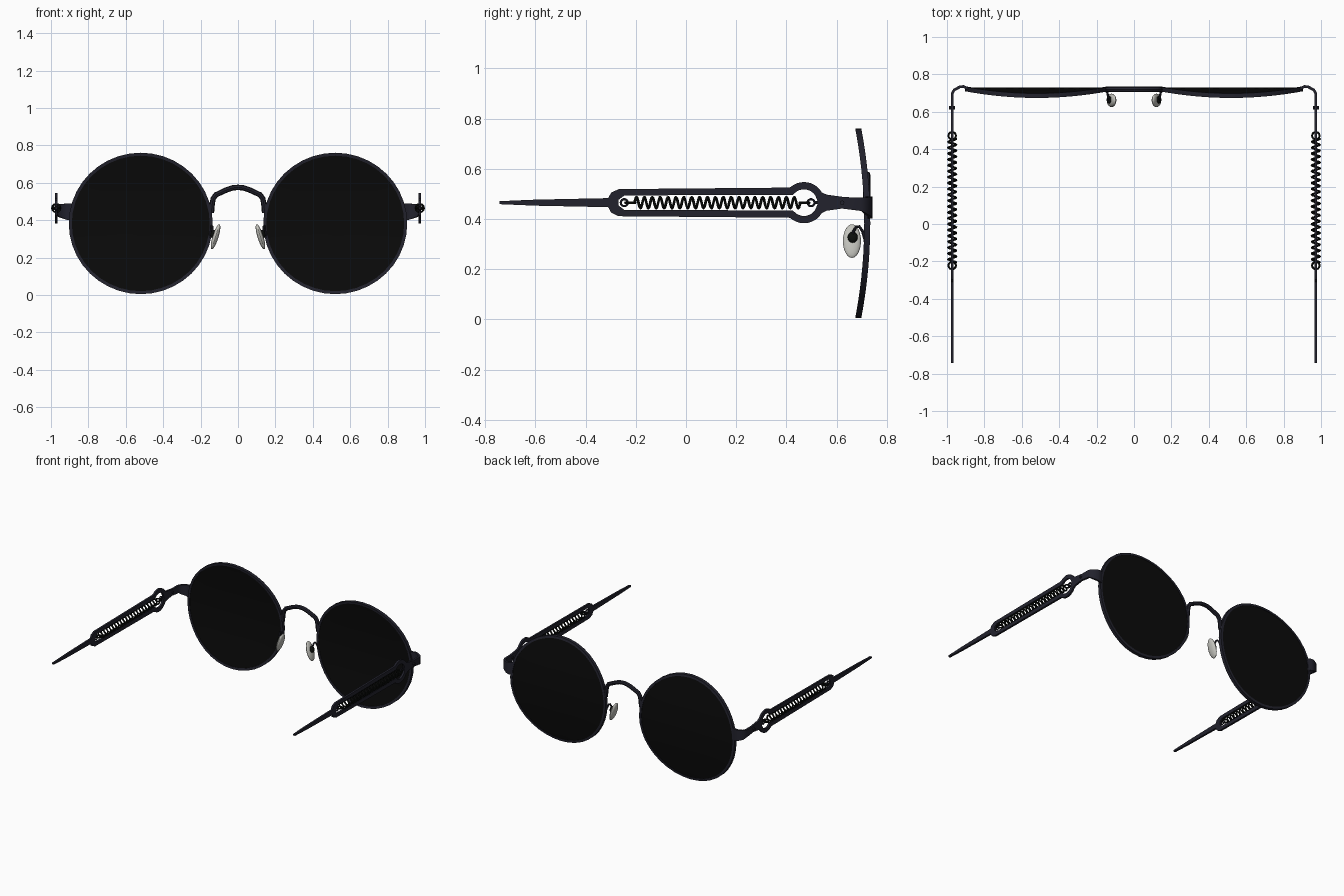
import bpy, bmesh
from math import sin, cos, pi, radians, sqrt
from mathutils import Matrix, Vector

cube = bpy.data.objects.get("Cube")
if cube:
    bpy.data.objects.remove(cube, do_unlink=True)

MID = 0.465      # height of the temple axis
ARM_X = 0.972    # sideways position of the temples
LENS_X, LENS_Z, LENS_R = 0.52, 0.383, 0.378


def material(name, color, rough=0.5):
    m = bpy.data.materials.new(name)
    m.use_nodes = True
    m.diffuse_color = (*color, 1)
    bsdf = m.node_tree.nodes["Principled BSDF"]
    bsdf.inputs["Base Color"].default_value = (*color, 1)
    bsdf.inputs["Roughness"].default_value = rough
    return m


FRAME = material("dark navy metal", (0.016, 0.016, 0.026))
LENS = material("black lens", (0.003, 0.003, 0.003))
SPRING = material("black spring wire", (0.004, 0.005, 0.004))
PAD = material("pale nose pad", (0.55, 0.55, 0.51))


def add_mesh(name, mesh, mat):
    mesh.materials.clear()
    mesh.materials.append(mat)
    mesh.shade_smooth()
    mesh.set_sharp_from_angle(angle=radians(35))
    ob = bpy.data.objects.new(name, mesh)
    bpy.context.collection.objects.link(ob)
    return ob


def finish(name, bm, mat):
    bmesh.ops.recalc_face_normals(bm, faces=bm.faces)
    mesh = bpy.data.meshes.new(name)
    bm.to_mesh(mesh)
    bm.free()
    return add_mesh(name, mesh, mat)


def from_curve(name, curve, mat):
    """Turn curve data into a finished mesh object."""
    tmp = bpy.data.objects.new(name + "_curve", curve)
    bpy.context.collection.objects.link(tmp)
    bpy.context.view_layer.update()
    graph = bpy.context.evaluated_depsgraph_get()
    mesh = bpy.data.meshes.new_from_object(tmp.evaluated_get(graph))
    bpy.data.objects.remove(tmp, do_unlink=True)
    return add_mesh(name, mesh, mat)


def add_spline(curve, points, closed):
    s = curve.splines.new('POLY')
    s.points.add(len(points) - 1)
    for p, co in zip(s.points, points):
        p.co = (*co, 1) if len(co) == 3 else (*co, 0, 1)
    s.use_cyclic_u = closed


def tube(name, points, radius, mat, closed=False, res=2):
    c = bpy.data.curves.new(name, 'CURVE')
    c.dimensions = '3D'
    c.bevel_depth, c.bevel_resolution = radius, res
    c.use_fill_caps = True
    add_spline(c, points, closed)
    return from_curve(name, c, mat)


def ribbon(name, stations, thick, mat):
    """Upright strip: each station is x, y, low z, high z."""
    bm = bmesh.new()
    rings = []
    for i, (x, y, lo, hi) in enumerate(stations):
        a, b = stations[max(i - 1, 0)], stations[min(i + 1, len(stations) - 1)]
        n = Vector((a[1] - b[1], b[0] - a[0])).normalized() * thick / 2
        rings.append([bm.verts.new((x + s * n.x, y + s * n.y, z))
                      for s, z in ((-1, lo), (1, lo), (1, hi), (-1, hi))])
    for r, q in zip(rings, rings[1:]):
        for k in range(4):
            bm.faces.new((r[k], r[k - 1], q[k - 1], q[k]))
    bm.faces.new(rings[0])
    bm.faces.new(rings[-1])
    return finish(name, bm, mat)


def bent_round(name, profile, cx, mat, closed, segs=40):
    """Revolve (radius, depth) pairs about y, then bow the result with height."""
    bm = bmesh.new()
    vs = [bm.verts.new((r, d, 0)) for r, d in profile]
    pairs = list(zip(vs, vs[1:])) + ([(vs[-1], vs[0])] if closed else [])
    edges = [bm.edges.new(p) for p in pairs]
    bmesh.ops.spin(bm, geom=vs + edges, axis=(0, 1, 0), cent=(0, 0, 0),
                   angle=2 * pi, steps=segs)
    bmesh.ops.remove_doubles(bm, verts=bm.verts, dist=0.0004)
    for v in bm.verts:
        bow = 0.722 - 0.036 * (v.co.z / LENS_R) ** 2
        v.co = (cx + v.co.x * 1.018, v.co.y + bow, v.co.z + LENS_Z)
    return finish(name, bm, mat)


def temple_plate(name, x):
    """Flat temple with a long slot that opens into a ring."""
    ring_y, ring_r, hole_r = 0.47, 0.082, 0.053
    arc = [radians(a) for a in range(130, 29, -10)]
    outer = [(-0.742, 0.006), (-0.6, 0.012), (-0.31, 0.018), (-0.298, 0.04), (-0.268, 0.054)]
    outer += [(0.41, 0.06)]
    outer += [(ring_y + ring_r * cos(a), ring_r * sin(a)) for a in arc]
    outer += [(0.56, 0.032), (0.632, 0.022)]
    inner = [(-0.268, 0.012), (-0.245, 0.029), (0.425, 0.031)]
    inner += [(ring_y + hole_r * cos(a), hole_r * sin(a)) for a in arc]
    inner += [(ring_y + hole_r, 0.008)]
    c = bpy.data.curves.new(name, 'CURVE')
    c.dimensions, c.fill_mode, c.extrude = '2D', 'BOTH', 0.007
    for half in (outer, inner):
        add_spline(c, half + [(y, -z) for y, z in reversed(half)], True)
    ob = from_curve(name, c, FRAME)
    ob.data.transform(Matrix.Translation((x, 0, MID)) @ Matrix.Rotation(pi / 2, 4, 'Z')
                      @ Matrix.Rotation(pi / 2, 4, 'X'))


def circle(center, r, plane, n=14):
    cx, cy, cz = center
    for i in range(n):
        u, v = r * cos(2 * pi * i / n), r * sin(2 * pi * i / n)
        yield (cx + u, cy + v, cz) if plane == 'XY' else (cx, cy + u, cz + v)


def ellipsoid(name, center, size, tilt, mat):
    bm = bmesh.new()
    bmesh.ops.create_uvsphere(bm, u_segments=20, v_segments=12, radius=1)
    m = (Matrix.Translation(center) @ Matrix.Rotation(tilt, 4, 'Y')
         @ Matrix.Diagonal((*size, 1)))
    bmesh.ops.transform(bm, matrix=m, verts=bm.verts)
    return finish(name, bm, mat)


for side, s in (("left", 1), ("right", -1)):
    # Rim and bowed lens
    R = LENS_R
    bent_round(side + "_rim", [(R - 0.016, -0.012), (R, -0.012), (R, 0.012), (R - 0.016, 0.012)],
               s * LENS_X, FRAME, True)
    lens_r = [R * k for k in (0, 0.25, 0.5, 0.75, 0.965)]
    bent_round(side + "_lens", [(r, -0.009) for r in lens_r] + [(r, 0.009) for r in lens_r[::-1]],
               s * LENS_X, LENS, False)

    # End piece wrapping from the rim round to the temple
    ribbon(side + "_end_piece",
           [(s * x, y, lo, hi) for x, y, lo, hi in (
               (0.885, 0.722, 0.402, 0.49), (0.912, 0.735, 0.402, 0.49),
               (0.93, 0.734, 0.408, 0.488), (0.962, 0.716, 0.42, 0.486),
               (ARM_X, 0.698, 0.432, 0.486), (ARM_X, 0.61, 0.443, 0.487))], 0.015, FRAME)

    # Temple with its hinge pin
    temple_plate(side + "_temple", s * ARM_X)
    tube(side + "_hinge_pin", [(s * (ARM_X - 0.014), 0.622, MID), (s * (ARM_X + 0.018), 0.622, MID)],
         0.009, FRAME)

    # Coil spring, hooked to an eyelet at each end of the slot
    turns, per, y0, y1 = 21, 12, -0.205, 0.455
    n = turns * per
    tube(side + "_spring",
         [(s * ARM_X + 0.022 * cos(2 * pi * i / per), y0 + (y1 - y0) * i / n,
           MID + 0.022 * sin(2 * pi * i / per)) for i in range(n + 1)], 0.0055, SPRING, res=1)
    for end, hook_y, eye_y in (("rear", -0.222, -0.246), ("front", 0.472, 0.498)):
        tube(f"{side}_{end}_spring_hook", list(circle((s * ARM_X, hook_y, MID), 0.02, 'XY')),
             0.0055, SPRING, True, 1)
        tube(f"{side}_{end}_eyelet", list(circle((s * ARM_X, eye_y, MID), 0.014, 'YZ')),
             0.005, FRAME, True, 1)
    tube(side + "_front_eyelet_stem", [(s * ARM_X, 0.51, MID), (s * ARM_X, 0.53, MID)], 0.006, FRAME)

    # Nose pad, its mount and the curved wire to the rim
    ellipsoid(side + "_nose_pad", (s * 0.12, 0.661, 0.312), (0.016, 0.036, 0.07), -s * 0.3, PAD)
    ellipsoid(side + "_pad_mount", (s * 0.131, 0.664, 0.327), (0.015, 0.02, 0.023), -s * 0.3, SPRING)
    tube(side + "_pad_wire",
         [(s * x, y, z) for x, y, z in (
             (0.16, 0.718, 0.285), (0.15, 0.712, 0.32), (0.143, 0.703, 0.352), (0.14, 0.69, 0.37),
             (0.138, 0.677, 0.368), (0.136, 0.667, 0.35), (0.133, 0.664, 0.325))], 0.006, FRAME)

# Bridge arching between the rims
half = [(0.142, 0.44), (0.139, 0.48), (0.133, 0.515), (0.118, 0.536), (0.06, 0.563), (0.03, 0.573)]
path = [(-x, z) for x, z in half] + [(0, 0.576)] + half[::-1]
tube("bridge", [(x, 0.72, z) for x, z in path], 0.0145, FRAME)
